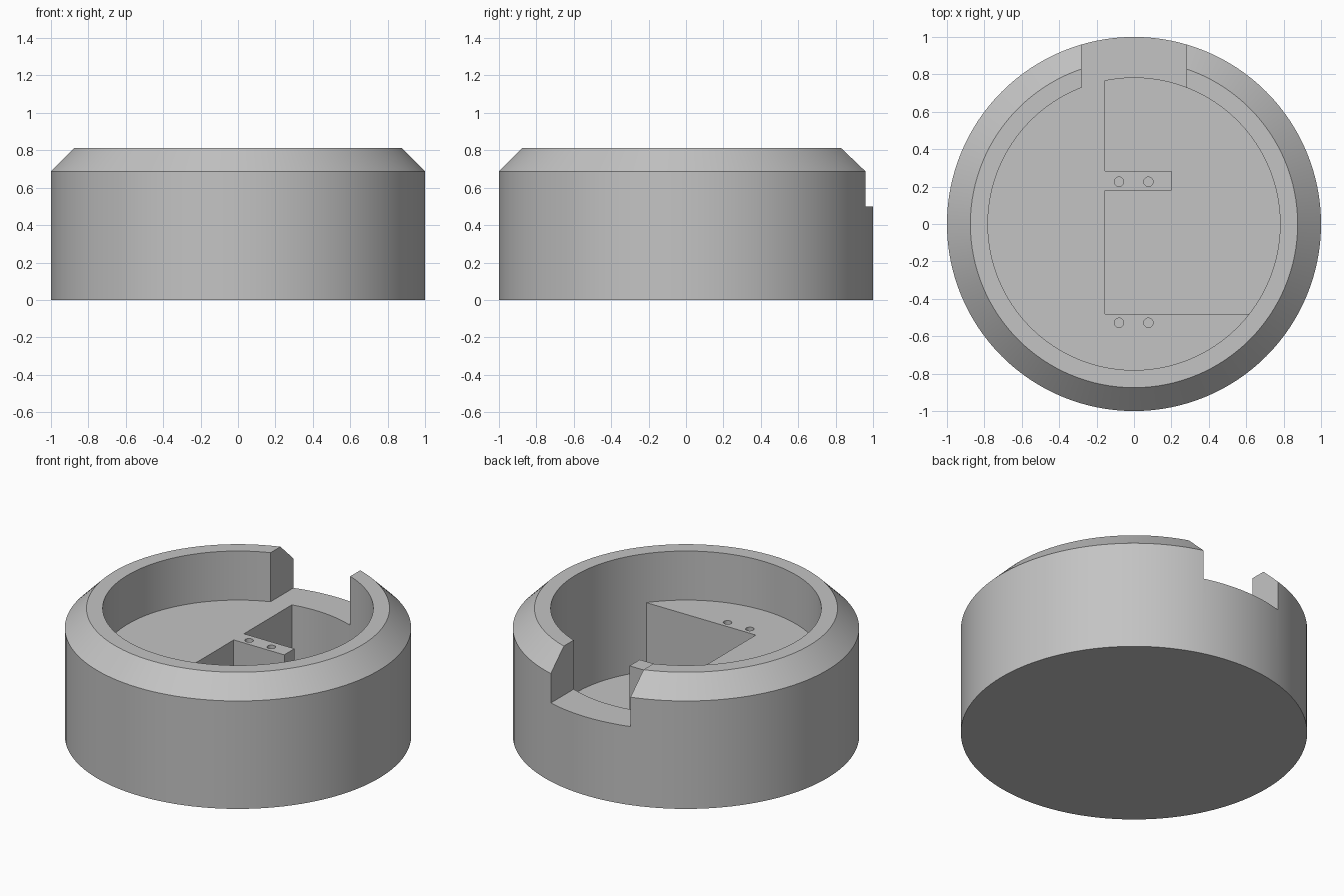
import bpy, bmesh, math

old = bpy.data.objects.get("Cube")
if old:
    bpy.data.objects.remove(old, do_unlink=True)

grey = bpy.data.materials.new("plain grey")
grey.use_nodes = True
colour = (0.55, 0.55, 0.55, 1)
grey.diffuse_color = colour
grey.node_tree.nodes["Principled BSDF"].inputs["Base Color"].default_value = colour

SEGMENTS = 128
SHELF, FLOOR, INNER = 0.5, 0.0625, 0.78125


def make_object(name, bm):
    bmesh.ops.recalc_face_normals(bm, faces=bm.faces[:])
    mesh = bpy.data.meshes.new(name)
    bm.to_mesh(mesh)
    bm.free()
    obj = bpy.data.objects.new(name, mesh)
    bpy.context.collection.objects.link(obj)
    mesh.materials.append(grey)
    return obj


def lathe(name, profile):
    """Closed solid of revolution; the profile starts and ends on the axis."""
    bm = bmesh.new()
    rings = []
    for r, z in profile:
        rings.append([bm.verts.new((r * math.cos(a), r * math.sin(a), z))
                      for a in (math.tau * i / SEGMENTS for i in range(SEGMENTS))])
    for low, high in zip(rings, rings[1:]):
        for i in range(SEGMENTS):
            j = (i + 1) % SEGMENTS
            bm.faces.new((low[i], low[j], high[j], high[i]))
    bm.faces.new(rings[0])
    bm.faces.new(rings[-1])
    return make_object(name, bm)


def prism(name, outline, z0, z1):
    bm = bmesh.new()
    face = bm.faces.new([bm.verts.new((x, y, z0)) for x, y in outline])
    bottom = bmesh.ops.duplicate(bm, geom=[face])
    moved = bmesh.ops.extrude_face_region(bm, geom=[face])["geom"]
    bmesh.ops.translate(bm, vec=(0, 0, z1 - z0),
                        verts=[v for v in moved if isinstance(v, bmesh.types.BMVert)])
    if face.is_valid:
        bmesh.ops.delete(bm, geom=[face], context='FACES_ONLY')
    bmesh.ops.remove_doubles(bm, verts=bm.verts[:], dist=1e-5)
    return make_object(name, bm)


def combine(target, tool, operation):
    """Apply a boolean and discard the tool."""
    bpy.context.view_layer.objects.active = target
    mod = target.modifiers.new("combine", 'BOOLEAN')
    mod.operation, mod.object, mod.solver = operation, tool, 'EXACT'
    bpy.ops.object.modifier_apply(modifier=mod.name)
    bpy.data.objects.remove(tool, do_unlink=True)


# Round cup with a chamfered rim
body = lathe("round_housing", [(1, 0), (1, 0.6875), (0.875, 0.8125),
                               (INNER, 0.8125), (INNER, FLOOR)])

# Opening through the back of the rim
notch = prism("rim_opening", [(-0.281, 0.5), (0.281, 0.5), (0.281, 1.2), (-0.281, 1.2)],
              SHELF, 1)
combine(body, notch, 'DIFFERENCE')

# Raised shelf with a tab, its curved side sunk into the wall
left, front, sunk = -0.156, -0.48, 0.8
start = math.acos(left / sunk)
end = math.tau + math.asin(front / sunk)
outline = [(sunk * math.cos(a), sunk * math.sin(a))
           for a in (start + (end - start) * i / 72 for i in range(73))]
outline += [(left, front), (left, 0.18), (0.2, 0.18), (0.2, 0.283), (left, 0.283)]
shelf = prism("inner_shelf", outline, FLOOR - 0.02, SHELF)
combine(body, shelf, 'UNION')

# Two pairs of screw holes
for x in (-0.08, 0.077):
    for y in (0.226, -0.528):
        circle = [(x + 0.025 * math.cos(math.tau * i / 24),
                   y + 0.025 * math.sin(math.tau * i / 24)) for i in range(24)]
        combine(body, prism("screw_hole", circle, 0.25, 0.6), 'DIFFERENCE')

# Smooth curved walls, crisp edges
for obj in bpy.context.selected_objects:
    obj.select_set(False)
body.select_set(True)
bpy.context.view_layer.objects.active = body
bpy.ops.object.shade_smooth_by_angle(angle=math.radians(25))
